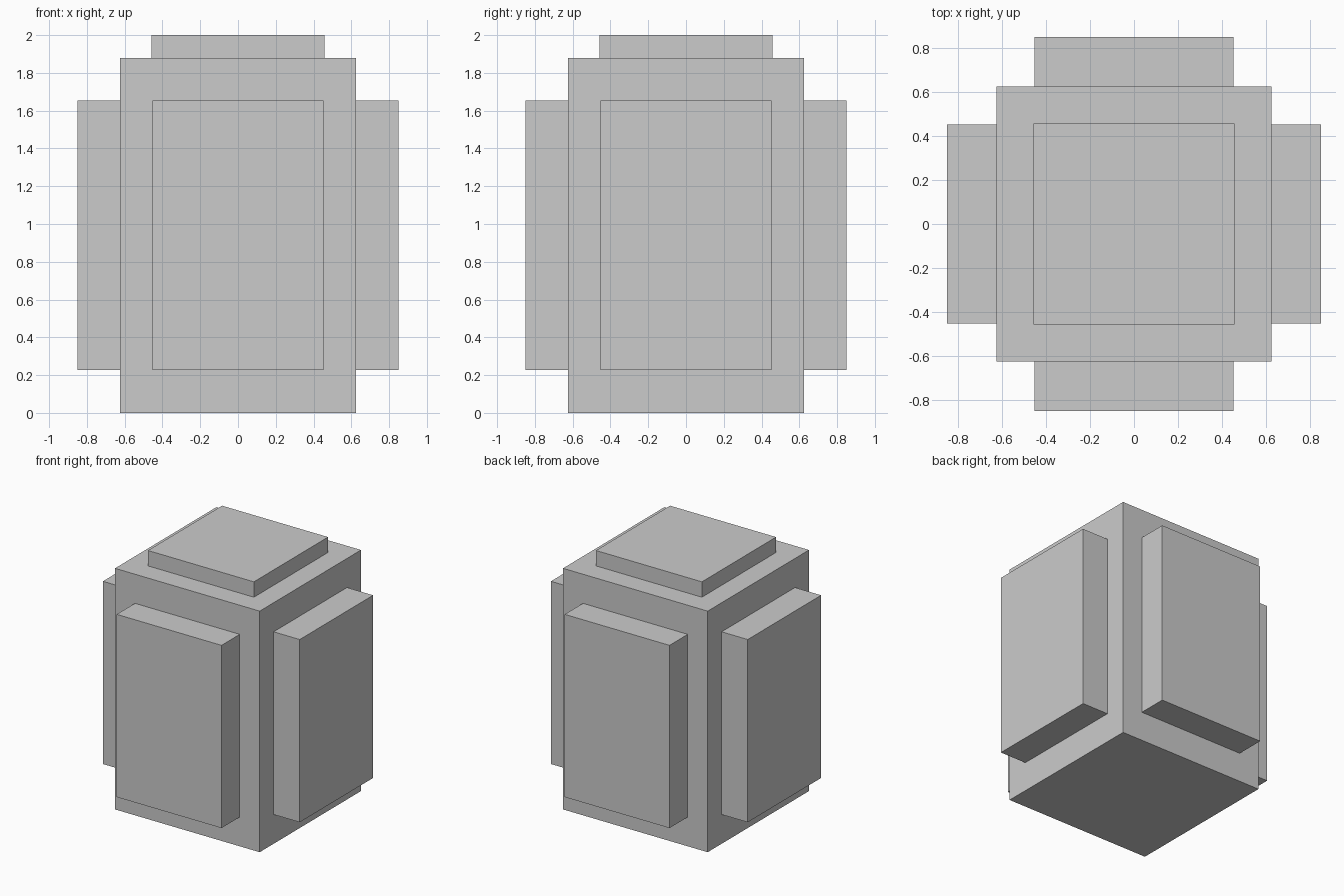
import bpy
from math import cos, sin, pi

if "Cube" in bpy.data.objects:
    bpy.data.objects.remove(bpy.data.objects["Cube"])

HALF = 0.624      # half width of the body
BODY_TOP = 1.88
OUT = 0.849       # how far the side panels reach from the centre
SINK = 0.01       # overlap of added parts into the body


def box(name, lo, hi, turn=0.0):
    """Box between two corners, optionally turned about the z axis."""
    mid = [(a + b) / 2 for a, b in zip(lo, hi)]
    x = mid[0] * cos(turn) - mid[1] * sin(turn)
    y = mid[0] * sin(turn) + mid[1] * cos(turn)
    bpy.ops.mesh.primitive_cube_add(size=1, location=(x, y, mid[2]), rotation=(0, 0, turn))
    ob = bpy.context.object
    ob.name = name
    ob.scale = [b - a for a, b in zip(lo, hi)]
    return ob


# Main block
box("body", (-HALF, -HALF, 0), (HALF, HALF, BODY_TOP))

# Raised plate on top
box("top_plate", (-0.457, -0.457, BODY_TOP - SINK), (0.457, 0.457, 2.0))

# One raised panel on each of the four sides
for i, side in enumerate(("front", "right", "back", "left")):
    box(side + "_panel", (-0.452, -OUT, 0.228), (0.452, -HALF + SINK, 1.653), i * pi / 2)
